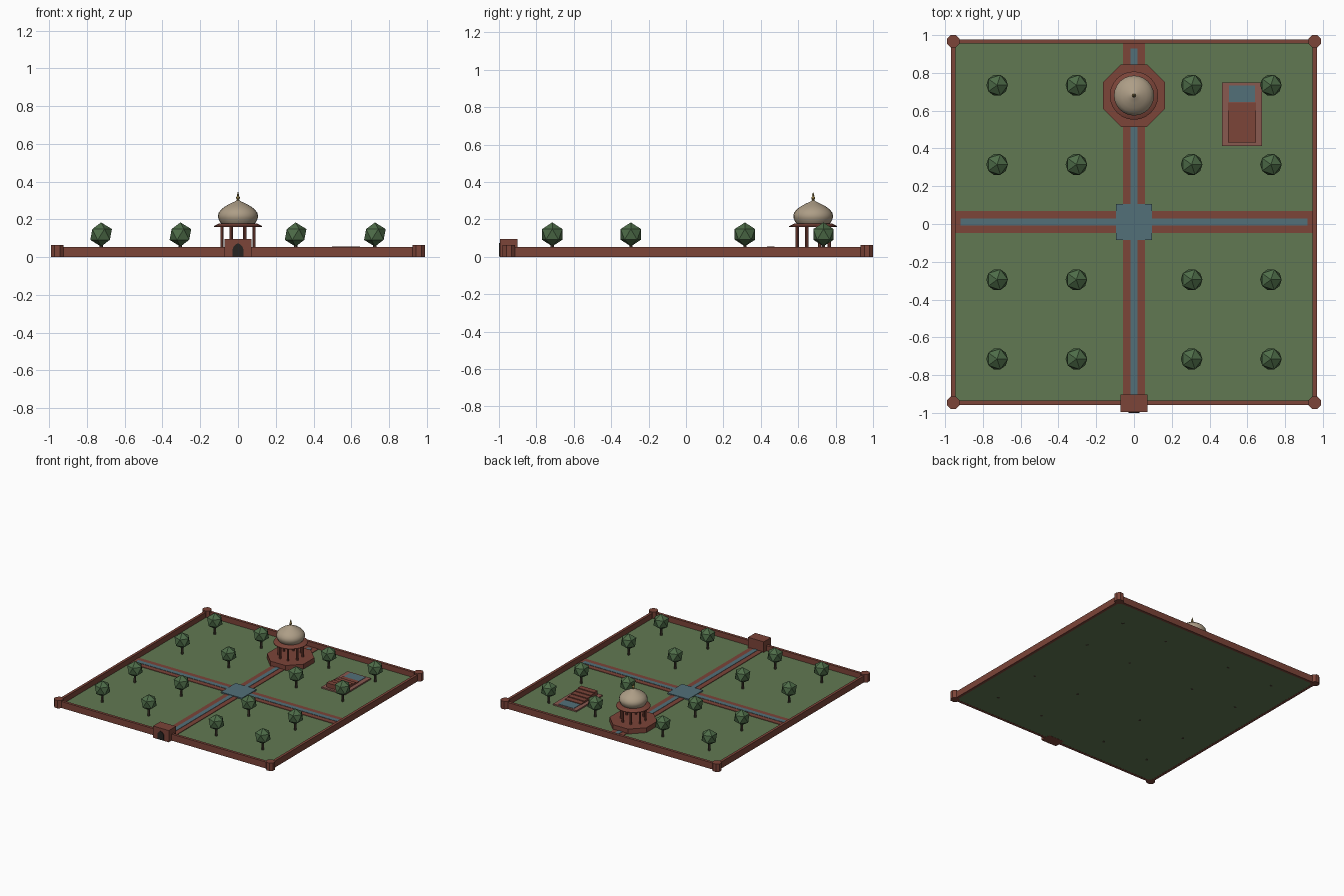
import bpy, bmesh, math
from mathutils import Matrix

if "Cube" in bpy.data.objects:
    bpy.data.objects.remove(bpy.data.objects["Cube"])

Y0 = 0.01  # garden centre, offset because the gate projects forward


def mat(name, r, g, b):
    m = bpy.data.materials.new(name)
    m.diffuse_color = (r, g, b, 1)
    m.use_nodes = True
    m.node_tree.nodes["Principled BSDF"].inputs["Base Color"].default_value = m.diffuse_color
    return m


RED = mat("red_stone", 0.20, 0.058, 0.04)
PINK = mat("pale_red_stone", 0.25, 0.10, 0.08)
GREEN = mat("lawn_green", 0.12, 0.19, 0.085)
LEAF = mat("leaf_green", 0.075, 0.15, 0.065)
BARK = mat("bark", 0.06, 0.045, 0.03)
WATER = mat("water", 0.085, 0.16, 0.19)
TAN = mat("tan_stone", 0.42, 0.34, 0.24)
DARK = mat("dark_opening", 0.02, 0.017, 0.015)
GOLD = mat("gold", 0.28, 0.20, 0.06)


def finish(name, bm, m, smooth=None):
    bmesh.ops.recalc_face_normals(bm, faces=bm.faces)
    me = bpy.data.meshes.new(name)
    bm.to_mesh(me)
    bm.free()
    me.materials.append(m)
    ob = bpy.data.objects.new(name, me)
    ob.location.y = Y0
    bpy.context.collection.objects.link(ob)
    if smooth:
        bpy.context.view_layer.objects.active = ob
        ob.select_set(True)
        bpy.ops.object.shade_smooth_by_angle(angle=math.radians(smooth))
        ob.select_set(False)
    return ob


def box(name, x0, x1, y0, y1, z0, z1, m):
    bm = bmesh.new()
    bmesh.ops.create_cube(bm, size=1, matrix=Matrix.Translation(
        ((x0 + x1) / 2, (y0 + y1) / 2, (z0 + z1) / 2))
        @ Matrix.Diagonal((x1 - x0, y1 - y0, z1 - z0, 1)))
    return finish(name, bm, m)


def lathe(name, x, y, profile, n, m, turn=0.0, smooth=None):
    # profile of (radius, z) points, capped at both ends
    bm = bmesh.new()
    rings = []
    for r, z in profile:
        rings.append([bm.verts.new((x + r * math.cos(turn + 2 * math.pi * i / n),
                                    y + r * math.sin(turn + 2 * math.pi * i / n), z))
                      for i in range(n)])
    for a, b in zip(rings, rings[1:]):
        for i in range(n):
            j = (i + 1) % n
            bm.faces.new((a[i], a[j], b[j], b[i]))
    bm.faces.new(rings[0])
    bm.faces.new(rings[-1])
    return finish(name, bm, m, smooth)


# lawn
box("lawn", -0.96, 0.96, -0.96, 0.96, 0.001, 0.01, GREEN)

# crossing paths, water channels and central pool
box("path_x", -0.95, 0.95, -0.058, 0.058, 0.002, 0.0140, RED)
box("path_y", -0.058, 0.058, -0.95, 0.95, 0.002, 0.0142, RED)
box("channel_x", -0.92, 0.92, -0.018, 0.018, 0.003, 0.0165, WATER)
box("channel_y", -0.018, 0.018, -0.92, 0.92, 0.003, 0.0167, WATER)
box("central_pool", -0.095, 0.095, -0.095, 0.095, 0.003, 0.02, WATER)

# perimeter walls and corner towers
for s, side in ((-1, "a"), (1, "b")):
    c = s * 0.957
    box("wall_y_" + side, -0.968, 0.968, c - 0.011, c + 0.011, 0, 0.053, RED)
    box("wall_x_" + side, c - 0.011, c + 0.011, -0.946, 0.946, 0, 0.053, RED)
    for t in (-1, 1):
        lathe("corner_tower", c, t * 0.957, [(0.0357, 0), (0.0357, 0.064)], 8, RED,
              math.pi / 8)

# gatehouse with pointed arch opening
box("gatehouse", -0.071, 0.071, -1.005, -0.912, 0, 0.096, RED)
half = [(0.028, 0.003), (0.028, 0.042), (0.024, 0.055), (0.014, 0.066)]
outline = half + [(0, 0.073)] + [(-x, z) for x, z in reversed(half)]
bm = bmesh.new()
face = bm.faces.new([bm.verts.new((x, -1.003, z)) for x, z in outline])
ext = bmesh.ops.extrude_face_region(bm, geom=[face])
for v in ext["geom"]:
    if isinstance(v, bmesh.types.BMVert):
        v.co.y = -1.01
finish("gate_arch", bm, DARK)

# trees: trunk and faceted crown
for x in (-0.725, -0.305, 0.305, 0.725):
    for y in (-0.725, -0.305, 0.305, 0.725):
        lathe("tree_trunk", x, y, [(0.011, 0.0), (0.009, 0.075)], 6, BARK)
        bm = bmesh.new()
        bmesh.ops.create_icosphere(bm, subdivisions=1, radius=0.064,
                                   matrix=Matrix.Translation((x, y, 0.12)))
        finish("tree_crown", bm, LEAF)

# domed pavilion
PY = 0.67
lathe("pavilion_platform", 0, PY, [(0.179, 0.003), (0.179, 0.05)], 8, RED, math.pi / 8)
for i in range(8):
    a = math.pi / 8 + i * math.pi / 4
    lathe("pavilion_column", 0.092 * math.cos(a), PY + 0.092 * math.sin(a),
          [(0.009, 0.048), (0.009, 0.168)], 8, RED)
lathe("pavilion_eave", 0, PY, [(0.10, 0.162), (0.128, 0.159), (0.128, 0.164),
                               (0.10, 0.178)], 24, RED, 0, 30)
lathe("dome", 0, PY, [(0.086, 0.174), (0.098, 0.19), (0.105, 0.208), (0.106, 0.22),
                      (0.102, 0.236), (0.088, 0.254), (0.066, 0.27), (0.04, 0.284),
                      (0.018, 0.294), (0.005, 0.302)], 24, TAN, 0, 40)
lathe("finial", 0, PY, [(0.010, 0.294), (0.006, 0.304), (0.010, 0.312), (0.010, 0.318),
                        (0.004, 0.325), (0.006, 0.329), (0.001, 0.345)], 8, GOLD, 0, 40)

# stepped terrace with basin
box("terrace_base", 0.466, 0.677, 0.402, 0.739, 0.003, 0.021, PINK)
for i in range(5):
    y = 0.422 + i * 0.0424
    box("terrace_step", 0.497, 0.645, y, y + 0.0424, 0.01, 0.056 - i * 0.007, RED)
box("terrace_basin", 0.502, 0.640, 0.636, 0.724, 0.01, 0.024, WATER)
